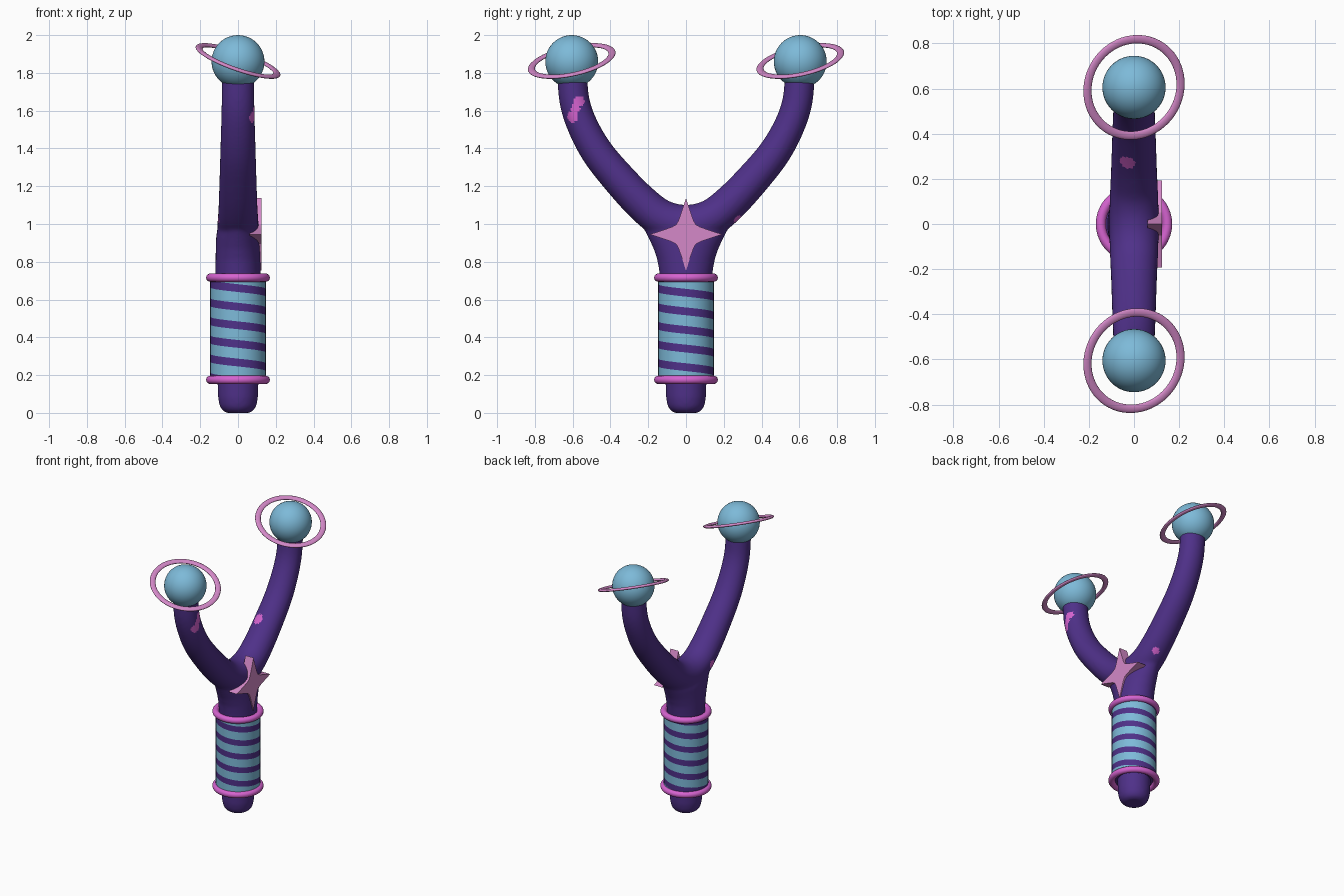
import bpy, bmesh, math
from mathutils import Vector, Matrix

if "Cube" in bpy.data.objects:
    bpy.data.objects.remove(bpy.data.objects["Cube"])

def material(name, rgb):
    m = bpy.data.materials.new(name)
    m.diffuse_color = (*rgb, 1)
    m.use_nodes = True
    m.node_tree.nodes["Principled BSDF"].inputs["Base Color"].default_value = m.diffuse_color
    return m

PURPLE = material("deep purple", (0.078, 0.03, 0.25))
BLUE = material("sky blue", (0.205, 0.49, 0.69))
PINK = material("soft pink", (0.66, 0.25, 0.58))
MAGENTA = material("magenta", (0.67, 0.125, 0.63))

def make(name, bm, mats, angle=40):
    bmesh.ops.recalc_face_normals(bm, faces=bm.faces[:])
    me = bpy.data.meshes.new(name)
    bm.to_mesh(me)
    bm.free()
    ob = bpy.data.objects.new(name, me)
    bpy.context.collection.objects.link(ob)
    for m in mats:
        me.materials.append(m)
    bpy.ops.object.select_all(action='DESELECT')
    ob.select_set(True)
    bpy.context.view_layer.objects.active = ob
    bpy.ops.object.shade_smooth_by_angle(angle=math.radians(angle))
    return ob

def loft(bm, sections, n=40):
    """Capped tube; each section is (y, z, tangent in the yz plane, x radius, in-plane radius)."""
    rings = []
    for y, z, (ty, tz), rx, rp in sections:
        ring = []
        for i in range(n):
            a = math.tau * i / n
            s = rp * math.sin(a)
            ring.append(bm.verts.new((rx * math.cos(a), y + s * tz, z - s * ty)))
        rings.append(ring)
    for a, b in zip(rings, rings[1:]):
        for i in range(n):
            j = (i + 1) % n
            bm.faces.new((a[i], a[j], b[j], b[i]))
    bm.faces.new(rings[0][::-1])
    bm.faces.new(rings[-1])

def smooth_path(pts, steps=5):
    """Catmull-Rom through tuples of numbers."""
    out = []
    P = [Vector(p) for p in pts]
    P = [2 * P[0] - P[1]] + P + [2 * P[-1] - P[-2]]
    for a, b, c, d in zip(P, P[1:], P[2:], P[3:]):
        for k in range(steps):
            t = k / steps
            out.append(0.5 * (2 * b + (c - a) * t + (2 * a - 5 * b + 4 * c - d) * t * t
                              + (3 * b - a - 3 * c + d) * t ** 3))
    return out + [P[-2]]

# Forked frame: U-shaped arms and flared stem, fused together
arm = [(0.13, 1.03, 0.107, 0.10), (0.24, 1.117, 0.102, 0.095), (0.365, 1.25, 0.098, 0.09),
       (0.47, 1.38, 0.094, 0.086), (0.545, 1.515, 0.09, 0.082), (0.588, 1.64, 0.087, 0.08),
       (0.605, 1.79, 0.085, 0.079)]
u_shape = [(-p[0],) + p[1:] for p in arm[::-1]] + [(0, 0.99, 0.11, 0.112)] + arm
path = smooth_path(u_shape)
sections = []
for i, p in enumerate(path):
    t = (path[min(i + 1, len(path) - 1)] - path[max(i - 1, 0)])
    t = Vector((t[0], t[1])).normalized()
    sections.append((p[0], p[1], t, p[2], p[3]))
bm = bmesh.new()
loft(bm, sections)
stem = [(0.0, 0.06, 0.06), (0.012, 0.082, 0.082), (0.035, 0.097, 0.097), (0.08, 0.106, 0.106),
        (0.2, 0.11, 0.11), (0.65, 0.118, 0.135), (0.74, 0.119, 0.14), (0.81, 0.119, 0.152),
        (0.87, 0.118, 0.172), (0.93, 0.116, 0.2), (0.98, 0.108, 0.225), (1.03, 0.09, 0.2)]
loft(bm, [(0, z, (0, 1), rx, ry) for z, rx, ry in stem])
frame = make("forked_frame", bm, [PURPLE, MAGENTA], 80)
mod = frame.modifiers.new("fuse", 'REMESH')
mod.mode = 'VOXEL'
mod.voxel_size = 0.01
mod.use_smooth_shade = True
bpy.ops.object.modifier_apply(modifier="fuse")
mod = frame.modifiers.new("soften", 'SMOOTH')
mod.iterations = 10
bpy.ops.object.modifier_apply(modifier="soften")

# Painted splashes on the frame
spots = [((0.08, -0.565, 1.65), 0.03), ((0.085, -0.585, 1.61), 0.025), ((0.08, -0.605, 1.565), 0.03),
         ((-0.03, 0.27, 1.275), 0.036), ((-0.1, -0.15, 1.03), 0.025), ((0.04, 0.27, 1.03), 0.025)]
for f in frame.data.polygons:
    f.use_smooth = True
    f.material_index = int(any((f.center - Vector(c)).length < r for c, r in spots))

# Grip with helical stripes, cut as sheared rows of faces
LOW, HIGH, PITCH, R, N = 0.175, 0.715, 0.0985, 0.147, 64
bm = bmesh.new()
levels = []
for k in range(-2, 9):
    mid = 0.636 - 5 * PITCH + k * PITCH
    levels += [mid - 0.21 * PITCH, mid + 0.21 * PITCH]

def grip_vert(i, level):
    a = math.tau * i / N
    z = min(max(level - PITCH * i / N, LOW), HIGH)
    return bm.verts.new((R * math.cos(a), R * math.sin(a), z))

for k, (lo, hi) in enumerate(zip(levels, levels[1:])):
    for i in range(N):
        top, bottom = hi - PITCH * i / N, lo - PITCH * (i + 1) / N
        if top <= LOW or bottom >= HIGH:
            continue
        f = bm.faces.new((grip_vert(i, lo), grip_vert(i + 1, lo), grip_vert(i + 1, hi), grip_vert(i, hi)))
        f.material_index = k % 2
bmesh.ops.remove_doubles(bm, verts=bm.verts[:], dist=0.0002)
for z in (LOW, HIGH):
    bm.faces.new([bm.verts.new((R * math.cos(math.tau * i / N), R * math.sin(math.tau * i / N), z))
                  for i in range(N)])
make("striped_grip", bm, [PURPLE, BLUE])

def torus(name, center, major, minor, mat, flat=1.0, normal=(0, 0, 1)):
    rot = Vector((0, 0, 1)).rotation_difference(Vector(normal)).to_matrix()
    bm = bmesh.new()
    n, m = 64, 16
    v = []
    for i in range(n):
        a = math.tau * i / n
        row = []
        for j in range(m):
            b = math.tau * j / m
            r = major + minor * math.cos(b)
            p = Vector((r * math.cos(a), r * math.sin(a), flat * minor * math.sin(b)))
            row.append(bm.verts.new(rot @ p + Vector(center)))
        v.append(row)
    for i in range(n):
        for j in range(m):
            k, l = (i + 1) % n, (j + 1) % m
            bm.faces.new((v[i][j], v[k][j], v[k][l], v[i][l]))
    return make(name, bm, [mat], 80)

# Collars at both ends of the grip
torus("lower_collar", (0, 0, 0.175), 0.147, 0.022, MAGENTA)
torus("upper_collar", (0, 0, 0.716), 0.147, 0.022, MAGENTA)

# Planet balls with tilted rings on the arm tips
for side, y in (("front", -0.605), ("back", 0.605)):
    bm = bmesh.new()
    bmesh.ops.create_uvsphere(bm, u_segments=48, v_segments=24, radius=0.14,
                              matrix=Matrix.Translation((0, y, 1.86)))
    make(side + "_planet_ball", bm, [BLUE], 80)
    torus(side + "_planet_ring", (0, y, 1.863), 0.218, 0.019, PINK, 0.5, (0.35, -0.22, 1))

# Four-pointed star on the right side of the fork
outline = []
for q in range(4):
    for u, w in ((0.192, 0.0), (0.118, 0.024), (0.073, 0.04), (0.052, 0.052), (0.04, 0.073), (0.024, 0.118)):
        a = q * math.pi / 2
        outline.append((u * math.cos(a) - w * math.sin(a), u * math.sin(a) + w * math.cos(a)))
bm = bmesh.new()
face = bm.faces.new([bm.verts.new((0.06, y, 0.945 + z)) for y, z in outline])
ext = bmesh.ops.extrude_face_region(bm, geom=[face])
bmesh.ops.translate(bm, vec=(0.065, 0, 0), verts=[g for g in ext["geom"] if isinstance(g, bmesh.types.BMVert)])
make("star_badge", bm, [PINK], 30)
